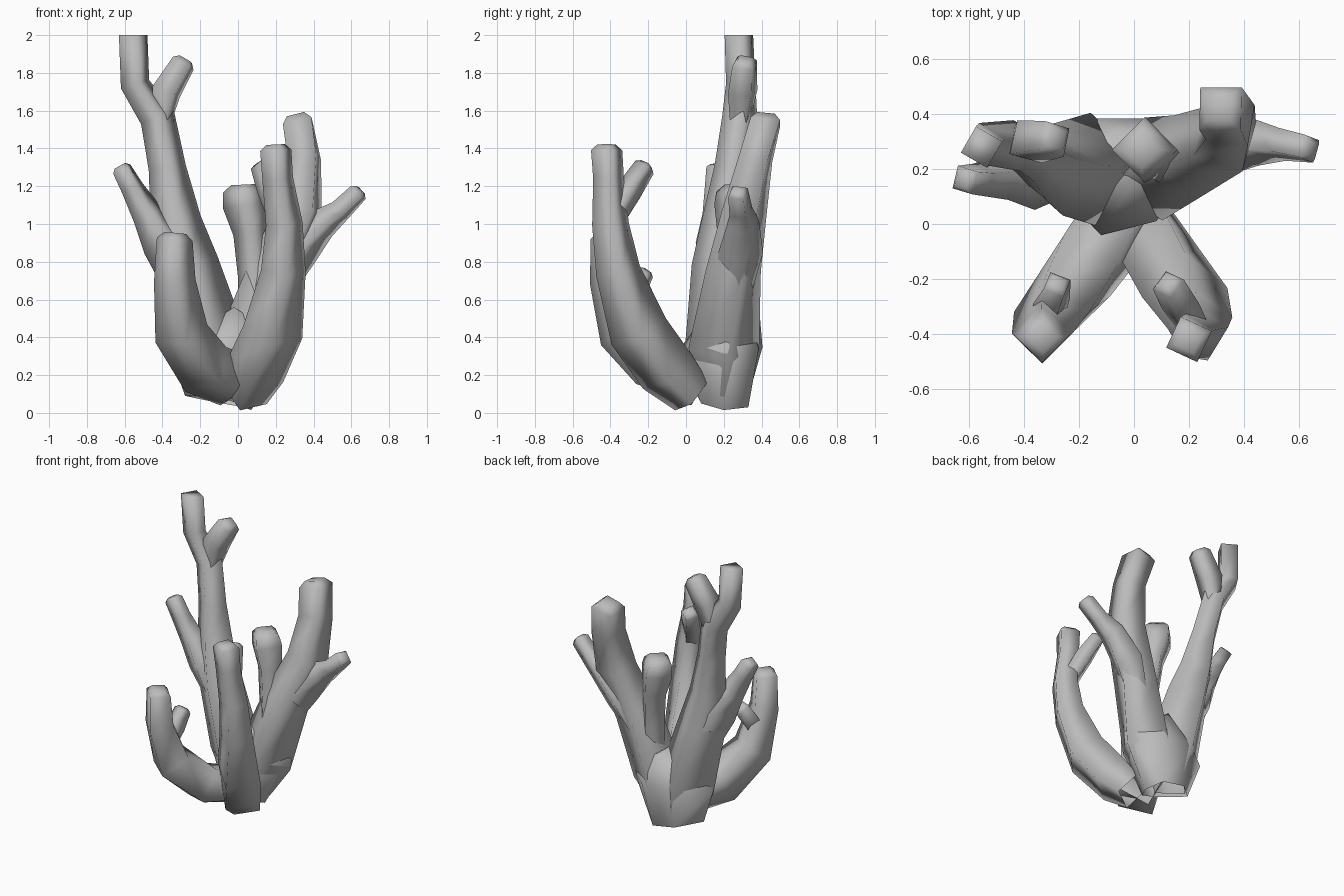
import bpy, bmesh, math
from mathutils import Vector

cube = bpy.data.objects.get("Cube")
if cube:
    bpy.data.objects.remove(cube)

GREY = (0.5, 0.5, 0.5, 1)
mat = bpy.data.materials.new("coral grey")
mat.use_nodes = True
mat.diffuse_color = GREY
mat.node_tree.nodes["Principled BSDF"].inputs["Base Color"].default_value = GREY


def finish(name, bm):
    """Smooth the faces and make the object."""
    for f in bm.faces:
        f.smooth = True
    me = bpy.data.meshes.new(name)
    bm.to_mesh(me)
    bm.free()
    me.materials.append(mat)
    bpy.context.collection.objects.link(bpy.data.objects.new(name, me))


def branch(name, path, roll=(0, 0), tip=None, dome=0.35):
    """Four-sided tapering tube through (x, y, z, radius), open at the root.
    The section turns from the first roll angle to the second; the tip is domed."""
    pts = [Vector(p[:3]) for p in path]
    last = len(pts) - 1
    bm = bmesh.new()
    rings = []

    def add_ring(p, d, r, angle):
        u = Vector((0, 1, 0)).cross(d).normalized()
        v = d.cross(u)
        turns = [math.radians(angle + 90 * k) for k in range(4)]
        rings.append([bm.verts.new(p + (u * math.cos(a) + v * math.sin(a)) * r) for a in turns])

    for i, p in enumerate(pts):
        d = (pts[min(i + 1, last)] - pts[max(i - 1, 0)]).normalized()
        if tip and i == last:
            d = Vector(tip).normalized()
        add_ring(p, d, path[i][3], roll[0] + (roll[1] - roll[0]) * i / last)
    if dome:
        r = path[-1][3]
        add_ring(pts[-1] + d * r * dome, d, r * 0.6, roll[1])
    for a, b in zip(rings, rings[1:]):
        for k in range(4):
            bm.faces.new((a[k], a[(k + 1) % 4], b[(k + 1) % 4], b[k]))
    bm.faces.new(rings[-1])
    finish(name, bm)


# Broad rear trunk joining the two rear stems, open underneath
trunk = bmesh.new()
for p in [(-.28, .2, .09), (-.14, .33, .06), (.03, .33, .03), (.07, .2, .015), (0, .08, .05),
          (-.12, .06, .09), (-.37, .22, .34), (-.16, .385, .34), (.08, .385, .34),
          (.27, .22, .36), (.08, .01, .33), (-.12, -.04, .33), (-.02, .13, .56), (-.02, .32, .56)]:
    trunk.verts.new(p)
bmesh.ops.convex_hull(trunk, input=trunk.verts[:])
trunk.normal_update()
under = [f for f in trunk.faces if f.normal.z < -.9]
bmesh.ops.delete(trunk, geom=under, context='FACES')
finish("rear_trunk", trunk)

# Tall rear stem and its twigs
branch("tall_stem", [(-.12, .2, .12, .14), (-.15, .2, .35, .205), (-.27, .2, .78, .17),
                     (-.33, .22, 1.02, .135), (-.375, .25, 1.3, .1), (-.425, .285, 1.56, .095),
                     (-.545, .29, 1.74, .08), (-.555, .28, 2, .078)], (0, 15), (0, 0, 1), 0)
branch("tall_stem_upper_twig", [(-.42, .28, 1.48, .05), (-.38, .3, 1.7, .09),
                                (-.29, .31, 1.85, .075)], (30, 30))
branch("tall_stem_lower_twig", [(-.25, .2, .6, .1), (-.38, .18, .9, .13), (-.48, .17, 1.05, .085),
                                (-.56, .16, 1.19, .065), (-.615, .16, 1.29, .06)], (0, 30))

# Rear left stem and its twigs
branch("rear_stem", [(.0, .2, .12, .12), (.07, .2, .34, .19), (.2, .25, .75, .155),
                     (.33, .31, 1.07, .135), (.35, .37, 1.35, .11), (.315, .42, 1.54, .11)],
       (0, 45), (-.25, .1, 1))
branch("rear_stem_outer_twig", [(.14, .24, .55, .08), (.3, .29, .85, .12), (.44, .3, 1, .09),
                                (.54, .29, 1.07, .065), (.635, .275, 1.165, .06)], (0, 30))
branch("rear_stem_inner_twig", [(.08, .22, .4, .08), (.09, .24, .72, .09), (.07, .26, .95, .095),
                                (.04, .27, 1.1, .12), (.03, .27, 1.17, .11)], (0, 0), (-.05, 0, 1))

# Front right arm
branch("front_right_arm", [(-.04, .03, .18, .15), (-.17, -.15, .23, .16), (-.3, -.32, .42, .145),
                           (-.335, -.4, .7, .11), (-.335, -.41, .92, .095)], (0, 0), (.1, 0, 1))
branch("front_right_twig", [(-.32, -.37, .5, .06), (-.3, -.28, .64, .07),
                            (-.28, -.22, .74, .055)], (0, 20))

# Front left arm
branch("front_left_arm", [(.04, .03, .09, .12), (.09, -.1, .22, .16), (.185, -.25, .43, .16),
                          (.24, -.36, .75, .12), (.245, -.4, 1.0, .1), (.21, -.41, 1.24, .085),
                          (.2, -.42, 1.39, .088)], (0, 20), (-.05, 0, 1))
branch("front_left_twig", [(.23, -.4, 1, .06), (.17, -.3, 1.18, .07),
                           (.125, -.22, 1.3, .06)], (0, 20))
